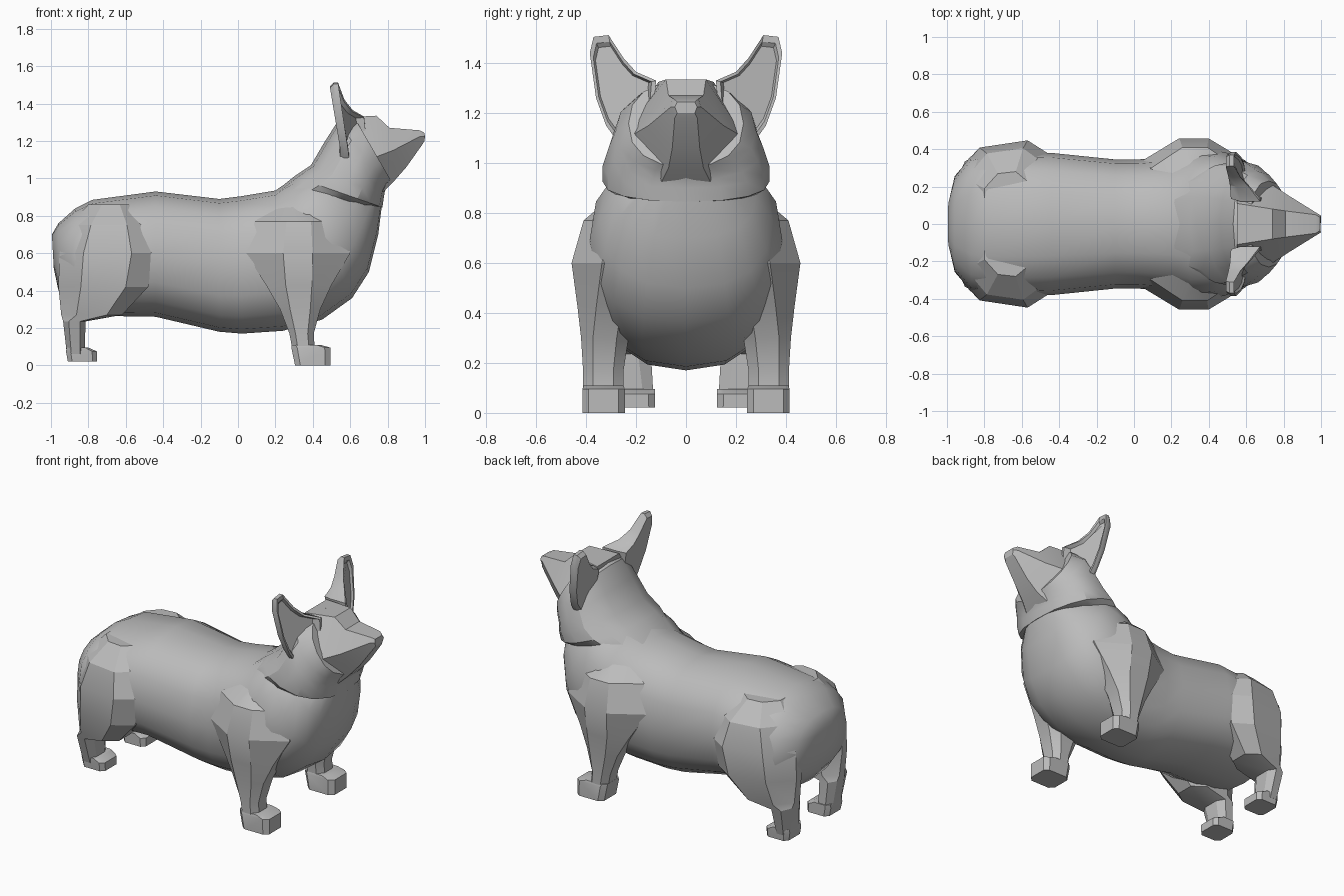
import bpy, bmesh, math

if "Cube" in bpy.data.objects:
    bpy.data.objects.remove(bpy.data.objects["Cube"])

fur = bpy.data.materials.new("grey fur")
fur.diffuse_color = (0.5, 0.5, 0.5, 1)
fur.use_nodes = True
fur.node_tree.nodes["Principled BSDF"].inputs["Base Color"].default_value = fur.diffuse_color


def build(name, rings, angle=35, mirror=False):
    """Skin a list of equal-length rings into a closed shape."""
    bm = bmesh.new()
    loops = [[bm.verts.new(p) for p in ring] for ring in rings]
    n = len(loops[0])
    for a, b in zip(loops, loops[1:]):
        for i in range(n):
            j = (i + 1) % n
            bm.faces.new((a[i], a[j], b[j], b[i]))
    bm.faces.new(loops[0])
    bm.faces.new(loops[-1][::-1])
    bmesh.ops.recalc_face_normals(bm, faces=bm.faces)
    mesh = bpy.data.meshes.new(name)
    bm.to_mesh(mesh)
    bm.free()
    mesh.materials.append(fur)
    ob = bpy.data.objects.new(name, mesh)
    bpy.context.collection.objects.link(ob)
    if mirror:
        ob.modifiers.new("mirror", "MIRROR").use_axis = (False, True, False)
    bpy.ops.object.select_all(action="DESELECT")
    ob.select_set(True)
    bpy.context.view_layer.objects.active = ob
    bpy.ops.object.shade_smooth_by_angle(angle=math.radians(angle))
    return ob


def section(top, bottom, width, power=2.4, n=16):
    """Rounded cross-section spanning a top and a bottom point (x, z)."""
    ring = []
    for i in range(n):
        a = 2 * math.pi * i / n
        c, s = math.cos(a), math.sin(a)
        u = 0.5 + 0.5 * math.copysign(abs(c) ** (2 / power), c)
        y = width * math.copysign(abs(s) ** (2 / power), s)
        ring.append((bottom[0] + (top[0] - bottom[0]) * u, y,
                     bottom[1] + (top[1] - bottom[1]) * u))
    return ring


def limb(z, x0, x1, y0, y1, cut=0.25, rear=0.0):
    """Horizontal chamfered box section; rear pulls in the outer rear corner."""
    dx, dy = (x1 - x0) * cut, (y1 - y0) * cut
    return [(x0 + dx, y0, z), (x1 - dx, y0, z), (x1, y0 + dy, z), (x1, y1 - dy, z),
            (x1 - dx, y1, z), (x0 + dx, y1 - rear * .35, z),
            (x0, y1 - dy - rear, z), (x0, y0 + dy, z)]


# Torso, from rump to chest
build("body", [section(*s) for s in (
    ((-.995, .70), (-.985, .52), .12),
    ((-.96, .76), (-.96, .40), .25),
    ((-.87, .84), (-.88, .30), .36),
    ((-.78, .885), (-.75, .265), .39),
    ((-.44, .93), (-.44, .26), .38),
    ((-.1, .89), (-.1, .18), .345),
    ((.02, .905), (.02, .17), .345),
    ((.2, .935), (.24, .185), .36),
    ((.28, .99), (.45, .245), .395),
    ((.36, 1.03), (.61, .36), .385),
    ((.42, 1.05), (.70, .50), .345),
    ((.5, 1.03), (.75, .70), .28),
    ((.6, 1.0), (.77, .86), .17))], 40)

# Neck with ruff, flowing into the head
build("neck_and_head", [section(*s) for s in (
    ((.20, .93), (.73, .845), .29, 2.4),
    ((.30, 1.01), (.772, .845), .335, 2.3),
    ((.39, 1.07), (.78, .90), .335, 2.2),
    ((.46, 1.19), (.785, .93), .31, 2.2),
    ((.53, 1.30), (.80, .96), .28, 2.3),
    ((.62, 1.33), (.82, .985), .23, 2.3))], 30)

# Face: flat-sided wedge from brow to nose, creased along the mouth line
face = []
for (xt, zt, wt), (xm, zm, wm), (xb, zb, wb) in (
        ((.55, 1.325, .11), (.56, 1.05, .305), (.77, .92, .10)),
        ((.74, 1.335, .08), (.70, 1.10, .235), (.83, .98, .07)),
        ((.81, 1.27, .07), (.83, 1.15, .15), (.90, 1.06, .055)),
        ((.97, 1.257, .05), (.975, 1.225, .06), (.985, 1.18, .045)),
        ((.995, 1.245, .035), (1.0, 1.225, .045), (.997, 1.20, .035))):
    face.append([(xt, -wt, zt), (xt, wt, zt), (xm, wm, zm),
                 (xb, wb, zb), (xb, -wb, zb), (xm, -wm, zm)])
build("face_and_snout", face, 25)

# Ears: thin plates turned slightly outward, with a shallow cupped front
outline = [(.27, 1.08), (.32, 1.15), (.36, 1.26), (.385, 1.44), (.37, 1.505),
           (.31, 1.512), (.25, 1.42), (.20, 1.365), (.12, 1.33), (.13, 1.2)]


def ear_ring(shift, scale=1.0, lean=0.0):
    cy, cz = .27, 1.29
    return [(.575 + shift - .15 * max(0, z - 1.15) + lean * max(0, .28 - y),
             cy + (y - cy) * scale, cz + (z - cz) * scale) for y, z in outline]


build("ear", [ear_ring(-.03, .9), ear_ring(-.01, 1, .2), ear_ring(.014, 1, .7),
              ear_ring(.014, .88, .7), ear_ring(.002, .8, .5)], 25, True)

# Front legs with shoulder
build("front_leg", [limb(*s) for s in (
    (.88, .24, .44, .10, .28, .35),
    (.77, .09, .56, .10, .41, .36),
    (.60, .04, .60, .12, .458, .36),
    (.43, .15, .50, .18, .435, .3),
    (.30, .225, .44, .23, .42),
    (.17, .275, .405, .25, .412),
    (.09, .29, .41, .25, .412))], 25, True)
build("front_paw", [limb(*s, .15) for s in (
    (.11, .285, .44, .25, .41),
    (.095, .285, .495, .245, .415),
    (.0, .305, .495, .245, .415))], 25, True)

# Hind legs with haunch
build("hind_leg", [limb(*s) for s in (
    (.86, -.80, -.56, .08, .28, .3, .03),
    (.75, -.90, -.48, .10, .405, .27, .08),
    (.60, -.955, -.44, .12, .447, .25, .11),
    (.42, -.96, -.48, .13, .43, .25, .10),
    (.27, -.945, -.62, .14, .375, .25, .06),
    (.235, -.935, -.815, .14, .345, .25, .03),
    (.06, -.915, -.82, .13, .29))], 25, True)
build("hind_paw", [limb(*s, .15) for s in (
    (.095, -.915, -.80, .125, .29),
    (.075, -.92, -.755, .125, .29),
    (.022, -.91, -.755, .125, .285))], 25, True)
